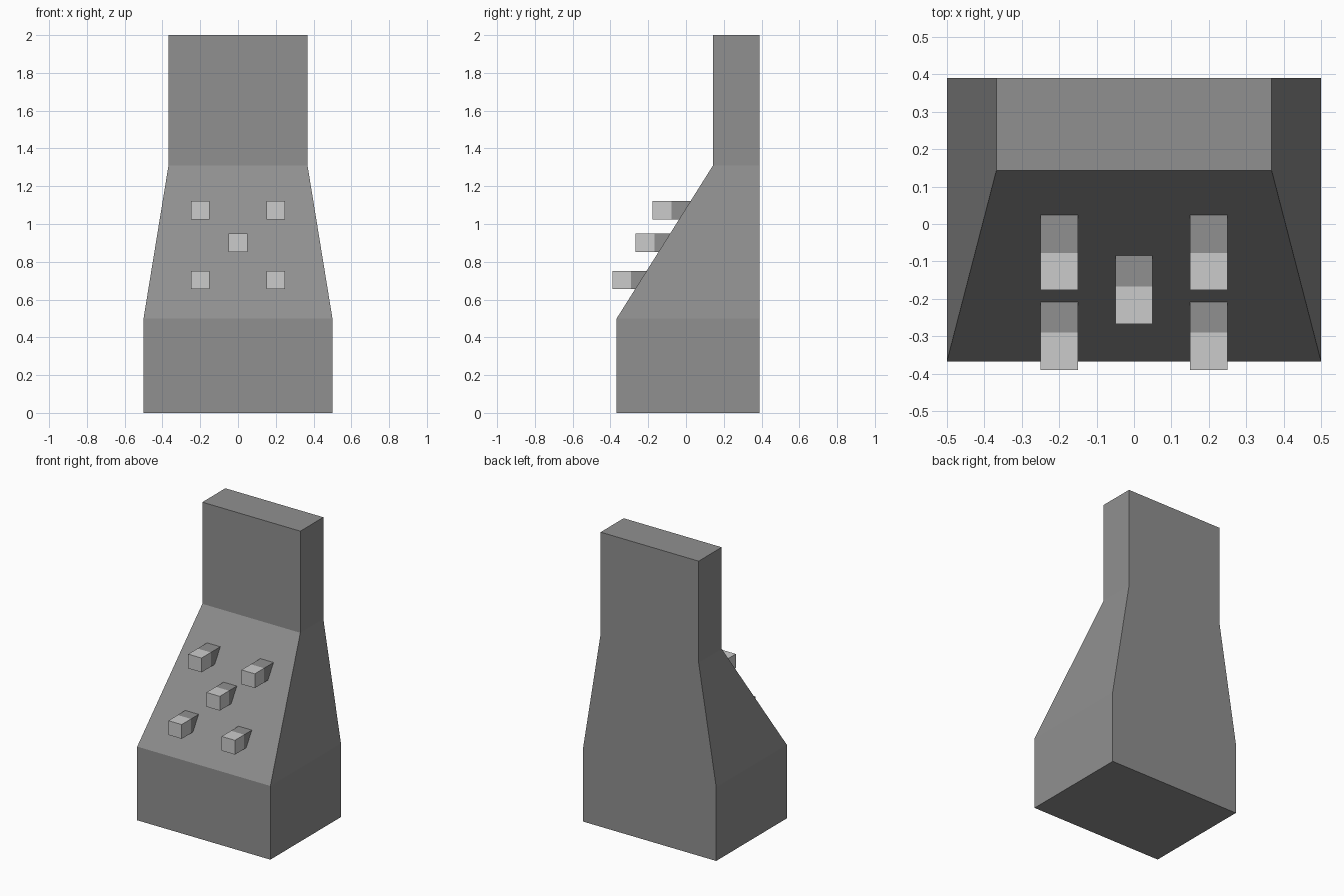
import bpy, bmesh

if "Cube" in bpy.data.objects:
    bpy.data.objects.remove(bpy.data.objects["Cube"])


def material(name, grey):
    m = bpy.data.materials.new(name)
    m.diffuse_color = (grey, grey, grey, 1)
    m.use_nodes = True
    m.node_tree.nodes["Principled BSDF"].inputs["Base Color"].default_value = m.diffuse_color
    return m


def loft(name, rings, mat):
    """Skin a stack of four-cornered rings and cap both ends."""
    bm = bmesh.new()
    loops = [[bm.verts.new(p) for p in ring] for ring in rings]
    for a, b in zip(loops, loops[1:]):
        for i in range(4):
            j = (i + 1) % 4
            bm.faces.new((a[i], a[j], b[j], b[i]))
    bm.faces.new(loops[0][::-1])
    bm.faces.new(loops[-1])
    bmesh.ops.recalc_face_normals(bm, faces=bm.faces)
    me = bpy.data.meshes.new(name)
    bm.to_mesh(me)
    bm.free()
    me.materials.append(mat)
    ob = bpy.data.objects.new(name, me)
    bpy.context.collection.objects.link(ob)
    return ob


dark = material("dark_grey", 0.28)
light = material("light_grey", 0.8)
BACK, FRONT, LEDGE = 0.39, -0.367, 0.143
Z_LOW, Z_HIGH = 0.5, 1.31


def slope_y(z):
    return FRONT + (LEDGE - FRONT) * (z - Z_LOW) / (Z_HIGH - Z_LOW)


# Body: wide base, sloped panel, narrow upright
sections = [(0, 0.5, FRONT), (Z_LOW, 0.5, FRONT),
            (Z_HIGH, 0.368, LEDGE), (2, 0.368, LEDGE)]
loft("body", [[(-w, f, z), (w, f, z), (w, BACK, z), (-w, BACK, z)]
              for z, w, f in sections], dark)


# Pegs: dark stem growing out of the slope, light cube at the tip
def peg(x, z0, z1, front):
    xs = (x - 0.05, x + 0.05)

    def ring(y_bottom, y_top):
        return [(xs[0], y_bottom, z0), (xs[1], y_bottom, z0),
                (xs[1], y_top, z1), (xs[0], y_top, z1)]

    mid = front + 0.1
    loft("peg_stem", [ring(mid, mid),
                      ring(slope_y(z0) + 0.002, slope_y(z1) + 0.002)], dark)
    loft("peg_tip", [ring(front, front), ring(mid, mid)], light)


for side in (-1, 1):
    peg(0.2 * side, 1.025, 1.122, -0.177)
    peg(0.2 * side, 0.655, 0.752, -0.39)
peg(0, 0.853, 0.95, -0.267)
